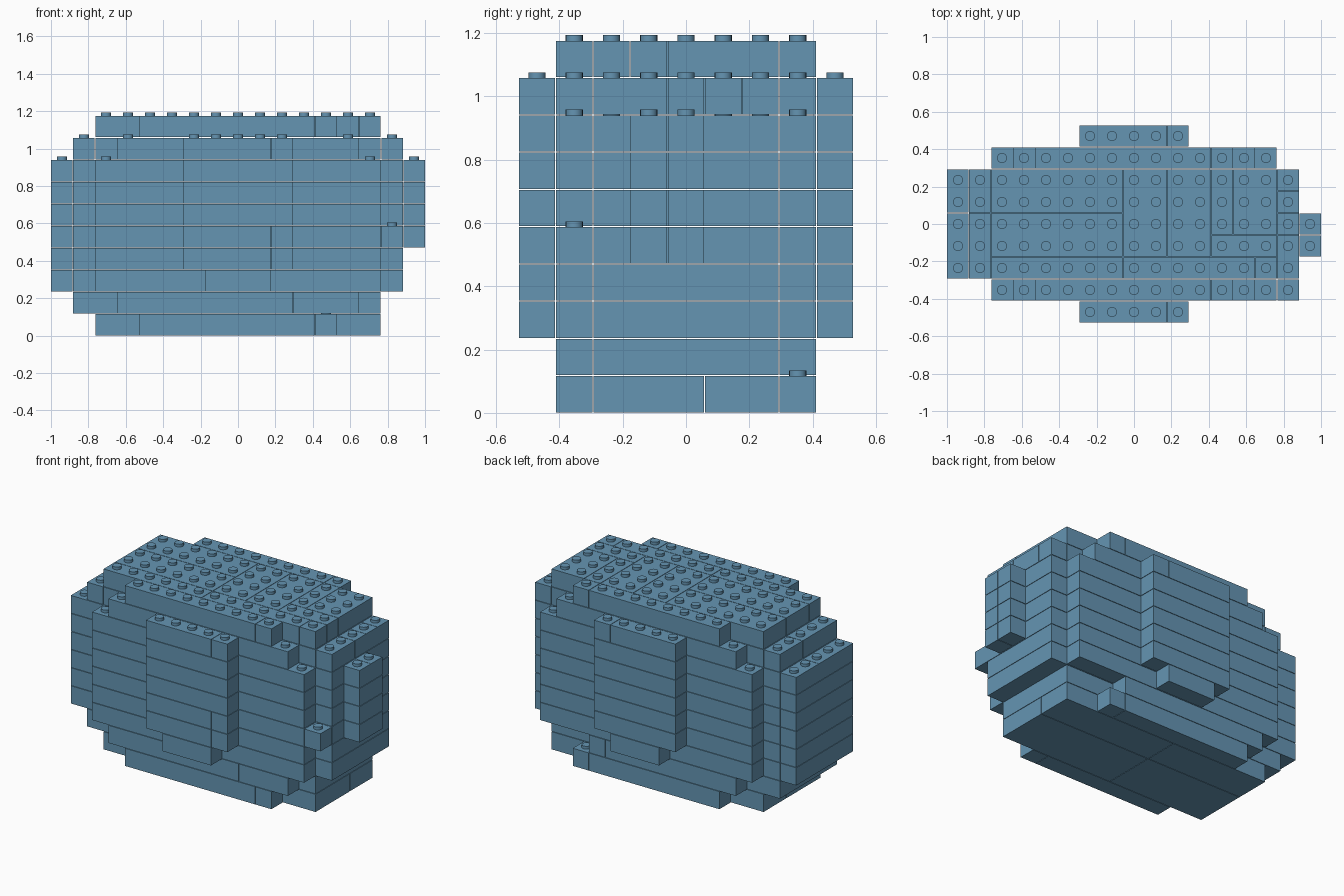
import bpy
import bmesh
from mathutils import Matrix, Vector

cube = bpy.data.objects.get("Cube")
if cube:
    bpy.data.objects.remove(cube, do_unlink=True)

COLUMNS, ROWS = 17, 9
PITCH = 2 / COLUMNS          # width, depth and height of one brick unit
GAP = 0.0015                 # half of the seam between bricks
STUD_RADIUS, STUD_HEIGHT = 0.027, 0.018

# Single flat colour
blue = bpy.data.materials.new("brick_blue")
blue.use_nodes = True
colour = (0.13, 0.30, 0.45, 1)
blue.diffuse_color = colour
blue.node_tree.nodes["Principled BSDF"].inputs["Base Color"].default_value = colour


def split(start, end, row, *cuts):
    """Bricks of one row from start to end, divided at the cuts."""
    stops = [start, *cuts, end]
    return [(a, b, row, row + 1) for a, b in zip(stops, stops[1:])]


def both_sides(start, end, row, *cuts):
    """The same row at the front and mirrored at the back."""
    return split(start, end, row, *cuts) + split(start, end, ROWS - 1 - row, *cuts)


# Each course is a list of bricks: (x start, x end, y start, y end) in units
base = [(2, 8, 2, 5), (2, 8, 5, 7), (8, 15, 2, 5), (8, 15, 5, 7)] + both_sides(4, 13, 1, 12)
second = [(1, 15, 2, 7)] + split(3, 14, 1, 11) + split(3, 12, 7, 11)

wall = both_sides(2, 15, 1)
middle = [(0, 1, 2, 5), (0, 1, 5, 7), (1, 16, 2, 7)] + wall
bulge = both_sides(6, 11, 0)
end_tab = [(16, 17, 3, 4), (16, 17, 4, 5)]
side_tab = [(15, 16, 1, 2)]

third = middle + both_sides(7, 10, 0)
fourth = middle + split(6, 11, 0, 10) + split(6, 11, 8)
fifth = fourth + end_tab + side_tab
body = middle + bulge + end_tab
shoulder = [(1, 2, 2, 5), (1, 2, 5, 7), (2, 15, 2, 7),
            (15, 16, 2, 4), (15, 16, 4, 5), (15, 16, 5, 6), (15, 16, 6, 7)]
shoulder += both_sides(3, 14, 1) + both_sides(6, 11, 0, 10)
top = split(2, 15, 2, 8, 14) + both_sides(4, 13, 1, 12)
top += [(2, 8, 3, 5), (2, 8, 5, 7), (8, 10, 3, 7), (10, 12, 3, 7),
        (12, 15, 3, 4), (12, 13, 4, 7), (13, 15, 4, 7)]

courses = [
    ("base_course", base), ("second_course", second), ("third_course", third),
    ("fourth_course", fourth), ("fifth_course", fifth),
    ("lower_body_course", body), ("middle_body_course", body),
    ("upper_body_course", body), ("shoulder_course", shoulder), ("top_course", top),
]


def cells(bricks):
    return {(i, j) for a, b, c, d in bricks for i in range(a, b) for j in range(c, d)}


def point(i, j, level):
    return Vector(((i - COLUMNS / 2) * PITCH, (j - ROWS / 2) * PITCH, level * PITCH))


def add_brick(bm, brick, level):
    a, b, c, d = brick
    low, high = point(a, c, level), point(b, d, level + 1)
    size = high - low - Vector((GAP, GAP, GAP)) * 2
    matrix = Matrix.Translation((low + high) / 2) @ Matrix.Diagonal((*size, 1))
    bmesh.ops.create_cube(bm, size=1, matrix=matrix)


def add_stud(bm, i, j, level):
    centre = point(i + 0.5, j + 0.5, level + 1)
    centre.z += STUD_HEIGHT / 2 - GAP
    bmesh.ops.create_cone(bm, cap_ends=True, segments=20, radius1=STUD_RADIUS,
                          radius2=STUD_RADIUS, depth=STUD_HEIGHT,
                          matrix=Matrix.Translation(centre))


# Build every course, with studs wherever nothing sits on top
for level, (name, bricks) in enumerate(courses):
    bm = bmesh.new()
    for brick in bricks:
        add_brick(bm, brick, level)
    above = cells(courses[level + 1][1]) if level + 1 < len(courses) else set()
    for i, j in sorted(cells(bricks) - above):
        add_stud(bm, i, j, level)
    mesh = bpy.data.meshes.new(name)
    bm.to_mesh(mesh)
    bm.free()
    mesh.materials.append(blue)
    course = bpy.data.objects.new(name, mesh)
    bpy.context.collection.objects.link(course)

    # Round stud sides, crisp brick edges
    bpy.ops.object.select_all(action="DESELECT")
    course.select_set(True)
    bpy.context.view_layer.objects.active = course
    bpy.ops.object.shade_smooth_by_angle()
